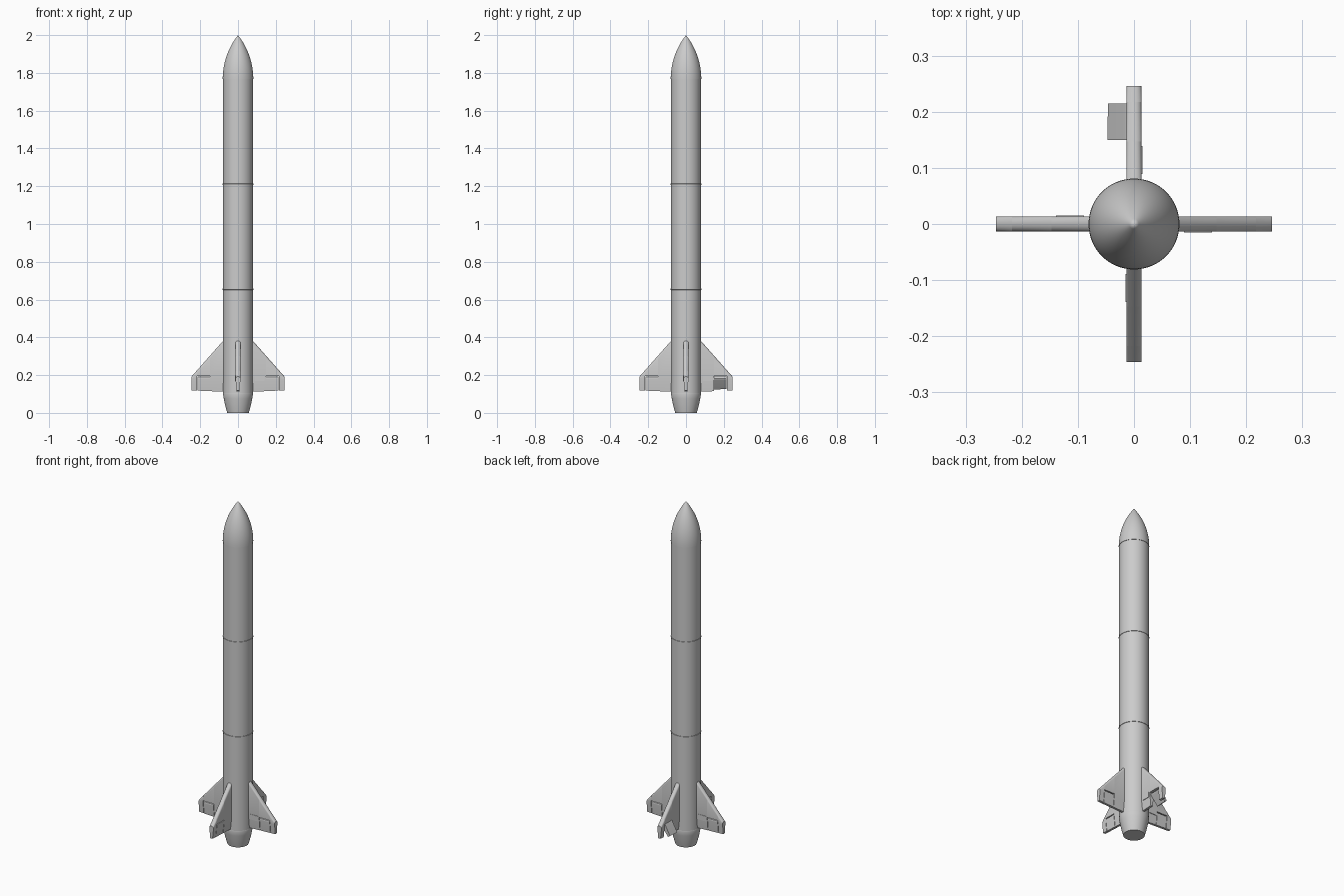
import bpy, bmesh, math
from mathutils import Matrix, Vector

cube = bpy.data.objects.get("Cube")
if cube:
    bpy.data.objects.remove(cube, do_unlink=True)

grey = bpy.data.materials.new("light grey metal")
grey.use_nodes = True
grey.diffuse_color = (0.6, 0.6, 0.6, 1)
grey.node_tree.nodes["Principled BSDF"].inputs["Base Color"].default_value = (0.6, 0.6, 0.6, 1)


def finish(name, bm, angle=35):
    bmesh.ops.recalc_face_normals(bm, faces=bm.faces)
    mesh = bpy.data.meshes.new(name)
    bm.to_mesh(mesh)
    bm.free()
    mesh.materials.append(grey)
    obj = bpy.data.objects.new(name, mesh)
    bpy.context.collection.objects.link(obj)
    bpy.ops.object.select_all(action='DESELECT')
    obj.select_set(True)
    bpy.context.view_layer.objects.active = obj
    bpy.ops.object.shade_smooth_by_angle(angle=math.radians(angle))
    return obj


def lathe(name, profile, sides=64):
    """Revolve (radius, height) points about z."""
    bm = bmesh.new()
    verts = [bm.verts.new((r, 0, z)) for r, z in profile]
    edges = [bm.edges.new(pair) for pair in zip(verts, verts[1:])]
    bmesh.ops.spin(bm, geom=verts + edges, axis=(0, 0, 1), cent=(0, 0, 0),
                   angle=math.tau, steps=sides)
    bmesh.ops.remove_doubles(bm, verts=bm.verts, dist=1e-5)
    return finish(name, bm)


def loft(name, sections, transform):
    """Bridge equal-length outlines and cap both ends."""
    bm = bmesh.new()
    rings = [[bm.verts.new(p) for p in s] for s in sections]
    n = len(rings[0])
    for a, b in zip(rings, rings[1:]):
        for i in range(n):
            j = (i + 1) % n
            bm.faces.new((a[i], a[j], b[j], b[i]))
    bm.faces.new(rings[0])
    bm.faces.new(rings[-1])
    bmesh.ops.transform(bm, matrix=transform, verts=bm.verts)
    return finish(name, bm, 30)


# Body tube, boat tail, joint bands and ogive nose
R, NOSE, TIP = 0.081, 1.767, 2.0
lathe("body_tube", [(0, 0.1), (0.079, 0.1), (0.079, NOSE + 0.01), (0, NOSE + 0.01)])
lathe("boat_tail", [(0, 0), (0.057, 0), (0.064, 0.025), (0.07, 0.05),
                    (0.075, 0.075), (0.08, 0.102), (0.079, 0.106), (0, 0.106)])
for label, z in (("lower", 0.655), ("upper", 1.21)):
    lathe(label + "_joint_band", [(0.078, z - 0.004), (R, z - 0.003),
                                  (R, z + 0.003), (0.078, z + 0.004)])
L = TIP - NOSE
rho = (R * R + L * L) / (2 * R)
ogive = [(max(0, math.sqrt(rho ** 2 - (L * k / 20) ** 2) + R - rho), NOSE + L * k / 20)
         for k in range(21)]
lathe("nose_cone", [(0, NOSE)] + ogive)

# Fin layout: span runs along x, thickness along y
HALF, HINGE = 0.0135, 0.194
ROOT, FLAP_IN, FLAP_OUT, SPAN = 0.07, 0.147, 0.217, 0.246


def lead(x):
    return 0.38 - (x - 0.08) * 1.13


def trail(x):
    return 0.112 + (x - 0.08) * 0.045


def half_width(z):
    return HALF if z > 0.18 else HALF - (0.18 - z) * 0.1


def section(x, bottom, top, nose):
    """Fin outline at one span station, with a rounded upper edge."""
    mid = max(bottom + 0.001, min(0.18, top - nose))
    pts = [(x, -half_width(bottom), bottom), (x, -HALF, mid)]
    for k in range(9):
        a = math.pi * k / 8
        pts.append((x, -HALF * math.cos(a), top - nose + nose * math.sin(a)))
    return pts + [(x, HALF, mid), (x, half_width(bottom), bottom)]


for i, side in enumerate(("left", "back", "right", "front")):
    turn = Matrix.Rotation(i * math.pi / 2, 4, 'Z')
    # Fixed panels inboard, above and outboard of the flap
    loft(side + "_fin_root",
         [section(x, trail(x), lead(x), 0.014) for x in (ROOT, FLAP_IN)], turn)
    loft(side + "_fin_middle",
         [section(x, HINGE, lead(x), 0.014) for x in (FLAP_IN, FLAP_OUT)], turn)
    loft(side + "_fin_tip",
         [section(x, trail(x), lead(x), 0.012) for x in (FLAP_OUT, SPAN)], turn)

    # Hinged flap, swung out on the back fin only
    swing = math.radians(34 if side == "back" else 0)
    pivot = Matrix.Translation(Vector((0, 0, HINGE - 0.004)))
    hinge = pivot @ Matrix.Rotation(swing, 4, 'X') @ pivot.inverted()
    loft(side + "_fin_flap",
         [section(x, trail(x), HINGE - 0.002, 0.005)
          for x in (FLAP_IN + 0.0025, FLAP_OUT - 0.0025)], turn @ hinge)

    # Thin actuator cover beside the root
    bm = bmesh.new()
    bmesh.ops.create_cube(bm, size=1)
    bmesh.ops.transform(bm, verts=bm.verts, matrix=turn @ Matrix.Translation(
        Vector((0.114, -0.0125, 0.183))) @ Matrix.Diagonal((0.05, 0.006, 0.03, 1)))
    finish(side + "_actuator_cover", bm)
